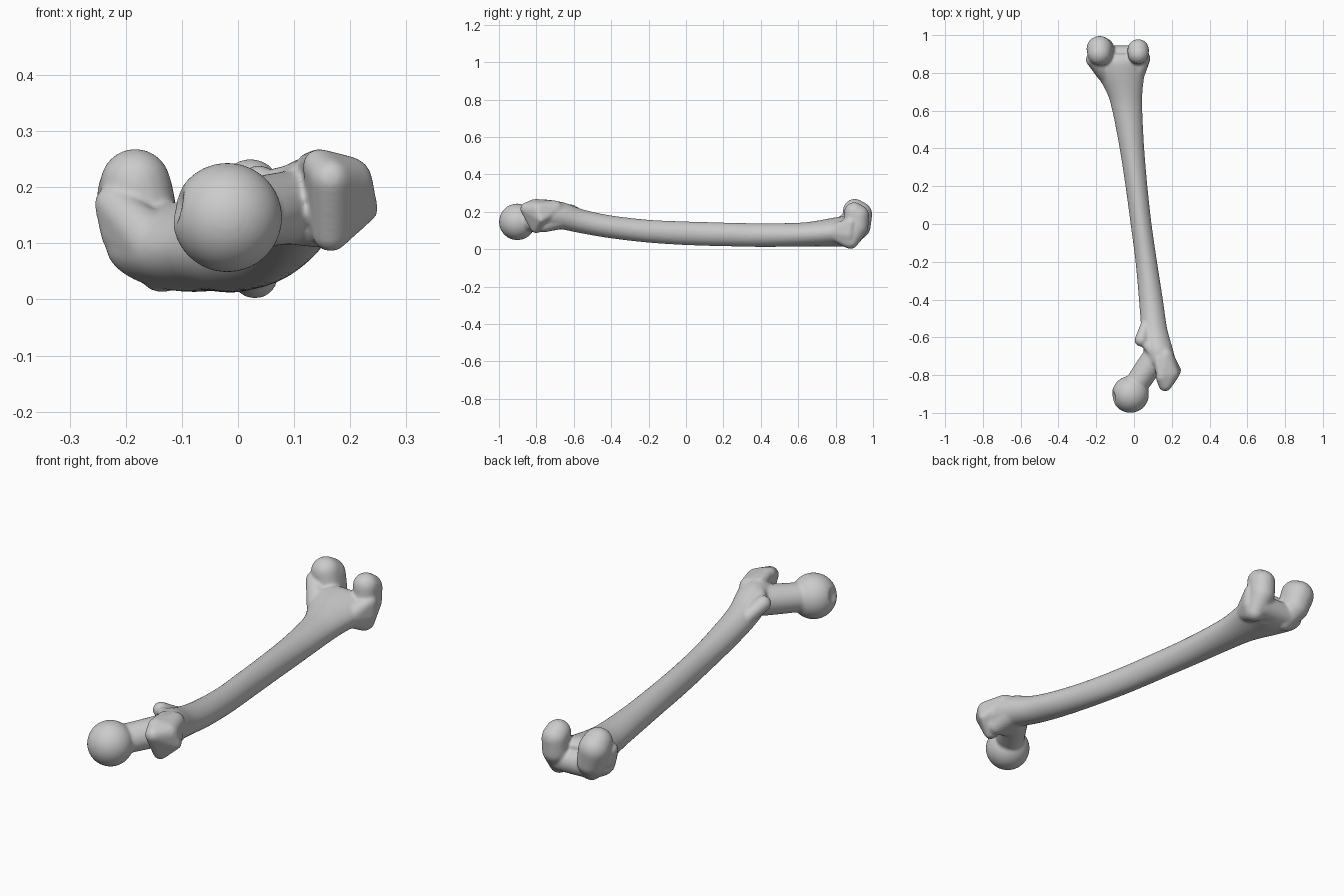
import bpy, bmesh, math
from mathutils import Vector

parts = []


def to_object(bm, name):
    bmesh.ops.recalc_face_normals(bm, faces=bm.faces[:])
    me = bpy.data.meshes.new(name)
    bm.to_mesh(me)
    bm.free()
    ob = bpy.data.objects.new(name, me)
    bpy.context.collection.objects.link(ob)
    parts.append(ob)
    return ob


def hull(name, *balls):
    """Convex skin around a set of balls (x, y, z, radius)."""
    bm = bmesh.new()
    for x, y, z, r in balls:
        res = bmesh.ops.create_icosphere(bm, subdivisions=3, radius=r)
        bmesh.ops.translate(bm, verts=res["verts"], vec=(x, y, z))
    pts = [v.co.copy() for v in bm.verts]
    bm.free()
    bm = bmesh.new()
    vs = [bm.verts.new(p) for p in pts]
    res = bmesh.ops.convex_hull(bm, input=vs)
    bmesh.ops.delete(bm, geom=[v for v in bm.verts if not v.link_faces], context='VERTS')
    return to_object(bm, name)


def catmull(a, b, c, d, t):
    return [0.5 * (2 * q + (r - p) * t + (2 * p - 5 * q + 4 * r - s) * t * t
                   + (3 * q - p - 3 * r + s) * t ** 3) for p, q, r, s in zip(a, b, c, d)]


# Shaft stations: y, left x, right x, bottom z, top z
stations = [
    (-0.74, 0.07, 0.225, 0.115, 0.255),
    (-0.66, 0.05, 0.205, 0.105, 0.252),
    (-0.55, 0.038, 0.175, 0.083, 0.212),
    (-0.40, 0.026, 0.153, 0.058, 0.180),
    (-0.20, 0.008, 0.122, 0.035, 0.157),
    (0.00, -0.018, 0.093, 0.022, 0.148),
    (0.20, -0.045, 0.071, 0.016, 0.142),
    (0.40, -0.076, 0.054, 0.012, 0.138),
    (0.60, -0.115, 0.044, 0.014, 0.141),
    (0.70, -0.146, 0.045, 0.015, 0.152),
    (0.80, -0.205, 0.058, 0.014, 0.170),
    (0.86, -0.235, 0.075, 0.014, 0.175),
    (0.90, -0.225, 0.070, 0.022, 0.155),
]
rows = []
for i in range(len(stations) - 1):
    p = [stations[max(0, min(len(stations) - 1, i + k))] for k in (-1, 0, 1, 2)]
    rows += [catmull(*p, t / 5) for t in range(5)]
rows.append(stations[-1])

bm = bmesh.new()
N = 40
rings = []
for y, x0, x1, z0, z1 in rows:
    cx, cz, rx, rz = (x0 + x1) / 2, (z0 + z1) / 2, (x1 - x0) / 2, (z1 - z0) / 2
    ring = []
    for k in range(N):
        a = 2 * math.pi * k / N
        s, c = math.sin(a), math.cos(a)
        # the rear is slightly narrowed into a lengthwise ridge
        w = 1 - 0.12 * max(0, s) ** 2
        ring.append(bm.verts.new((cx + rx * c * w, y, cz + rz * s)))
    rings.append(ring)
for r0, r1 in zip(rings, rings[1:]):
    for k in range(N):
        bm.faces.new((r0[k], r0[(k + 1) % N], r1[(k + 1) % N], r1[k]))
bm.faces.new(rings[0])
bm.faces.new(rings[-1])
to_object(bm, "shaft")

# Ball head with its small pit
bm = bmesh.new()
bmesh.ops.create_icosphere(bm, subdivisions=5, radius=0.0975)
centre = Vector((-0.019, -0.902, 0.146))
pit = Vector((-0.95, -0.15, 0.2)).normalized() * 0.0975
for v in bm.verts:
    d = (v.co - pit).length
    if d < 0.035:
        v.co *= 1 - 0.17 * (1 - (d / 0.035) ** 2)
    v.co += centre
to_object(bm, "head")

# Neck
hull("neck", (-0.01, -0.88, 0.15, 0.062), (0.05, -0.81, 0.155, 0.058), (0.10, -0.72, 0.165, 0.066))
hull("neck_root", (0.10, -0.73, 0.155, 0.058), (0.165, -0.76, 0.13, 0.04), (0.14, -0.66, 0.17, 0.06))

# Greater and lesser knobs with the crest between them
hull("greater_knob", (0.165, -0.85, 0.215, 0.036), (0.145, -0.81, 0.238, 0.030),
     (0.195, -0.79, 0.21, 0.045), (0.228, -0.775, 0.16, 0.022), (0.165, -0.80, 0.118, 0.033),
     (0.165, -0.70, 0.215, 0.045))
hull("rear_crest", (0.145, -0.80, 0.242, 0.027), (0.13, -0.72, 0.235, 0.028), (0.15, -0.68, 0.20, 0.05))
hull("crest_to_lesser_knob", (0.13, -0.72, 0.225, 0.025), (0.05, -0.62, 0.205, 0.025),
     (0.10, -0.65, 0.18, 0.04))
hull("lesser_knob", (0.037, -0.615, 0.206, 0.034), (0.08, -0.61, 0.17, 0.04), (0.07, -0.52, 0.155, 0.03))

# Knee end: inner and outer condyles, and the bridge below the notch
hull("inner_condyle", (-0.183, 0.927, 0.185, 0.069), (-0.183, 0.902, 0.206, 0.063),
     (-0.165, 0.925, 0.12, 0.062), (-0.135, 0.88, 0.056, 0.044))
hull("inner_side", (-0.222, 0.87, 0.17, 0.034), (-0.20, 0.87, 0.12, 0.045), (-0.15, 0.80, 0.10, 0.05),
     (-0.135, 0.89, 0.06, 0.04))
hull("outer_condyle", (0.022, 0.922, 0.18, 0.057), (0.022, 0.90, 0.196, 0.055),
     (0.022, 0.918, 0.12, 0.057), (0.03, 0.88, 0.043, 0.042))
hull("outer_side", (0.058, 0.88, 0.14, 0.028), (0.05, 0.87, 0.08, 0.035), (0.01, 0.79, 0.09, 0.045),
     (0.032, 0.87, 0.042, 0.038))
hull("groove_bridge", (-0.13, 0.89, 0.08, 0.055), (0.01, 0.89, 0.075, 0.055))

# Fuse everything into one smooth bone
bpy.ops.object.select_all(action='DESELECT')
for ob in parts:
    ob.select_set(True)
bpy.context.view_layer.objects.active = parts[0]
bpy.ops.object.join()
bone = bpy.context.view_layer.objects.active
bone.name = "thigh_bone"
fuse = bone.modifiers.new("fuse", 'REMESH')
fuse.mode = 'VOXEL'
fuse.voxel_size = 0.006
fuse.use_smooth_shade = True
soft = bone.modifiers.new("soften", 'SMOOTH')
soft.factor = 0.5
soft.iterations = 10
